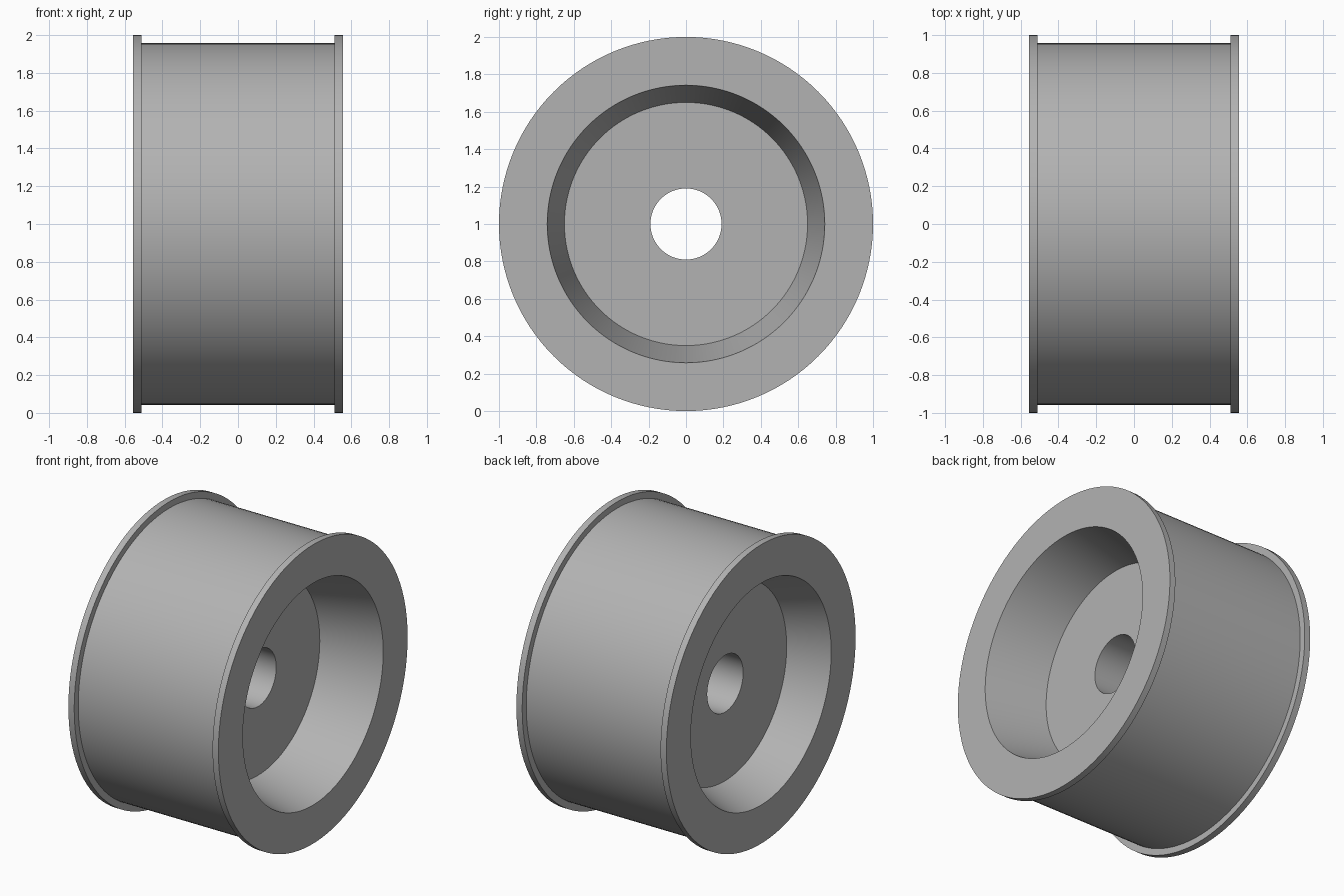
import bpy
import bmesh
from math import cos, sin, pi

SEGMENTS = 128
cube = bpy.data.objects.get("Cube")
if cube:
    bpy.data.objects.remove(cube, do_unlink=True)

# Plain grey metal
grey = bpy.data.materials.new("grey_metal")
grey.use_nodes = True
colour = (0.45, 0.45, 0.45, 1)
grey.diffuse_color = colour
grey.node_tree.nodes["Principled BSDF"].inputs["Base Color"].default_value = colour


def lathe(name, profile):
    """Turn a closed (x, radius) outline around the x axis."""
    bm = bmesh.new()
    rings = []
    for x, r in profile:
        angles = [2 * pi * i / SEGMENTS for i in range(SEGMENTS)]
        rings.append([bm.verts.new((x, r * cos(a), r * sin(a))) for a in angles])
    for a, b in zip(rings, rings[1:] + rings[:1]):
        for i in range(SEGMENTS):
            j = (i + 1) % SEGMENTS
            bm.faces.new((a[i], a[j], b[j], b[i]))
    bmesh.ops.recalc_face_normals(bm, faces=bm.faces)
    mesh = bpy.data.meshes.new(name)
    bm.to_mesh(mesh)
    bm.free()
    mesh.materials.append(grey)
    obj = bpy.data.objects.new(name, mesh)
    bpy.context.collection.objects.link(obj)
    obj.location.z = 1
    bpy.ops.object.select_all(action="DESELECT")
    obj.select_set(True)
    bpy.context.view_layer.objects.active = obj
    bpy.ops.object.shade_smooth_by_angle(angle=pi / 6)
    return obj


# Flanged drum, tapered recess on each side, web with a centre bore
half, flange = 0.555, 0.512
rim, drum, lip, floor, bore = 1.0, 0.957, 0.742, 0.65, 0.19
web_left, web_right = 0.15, -0.29
lathe("flanged_roller", [
    (-half, lip), (-half, rim), (-flange, rim), (-flange, drum),
    (flange, drum), (flange, rim), (half, rim), (half, lip),
    (web_left, floor), (web_left, bore), (web_right, bore), (web_right, floor),
])
